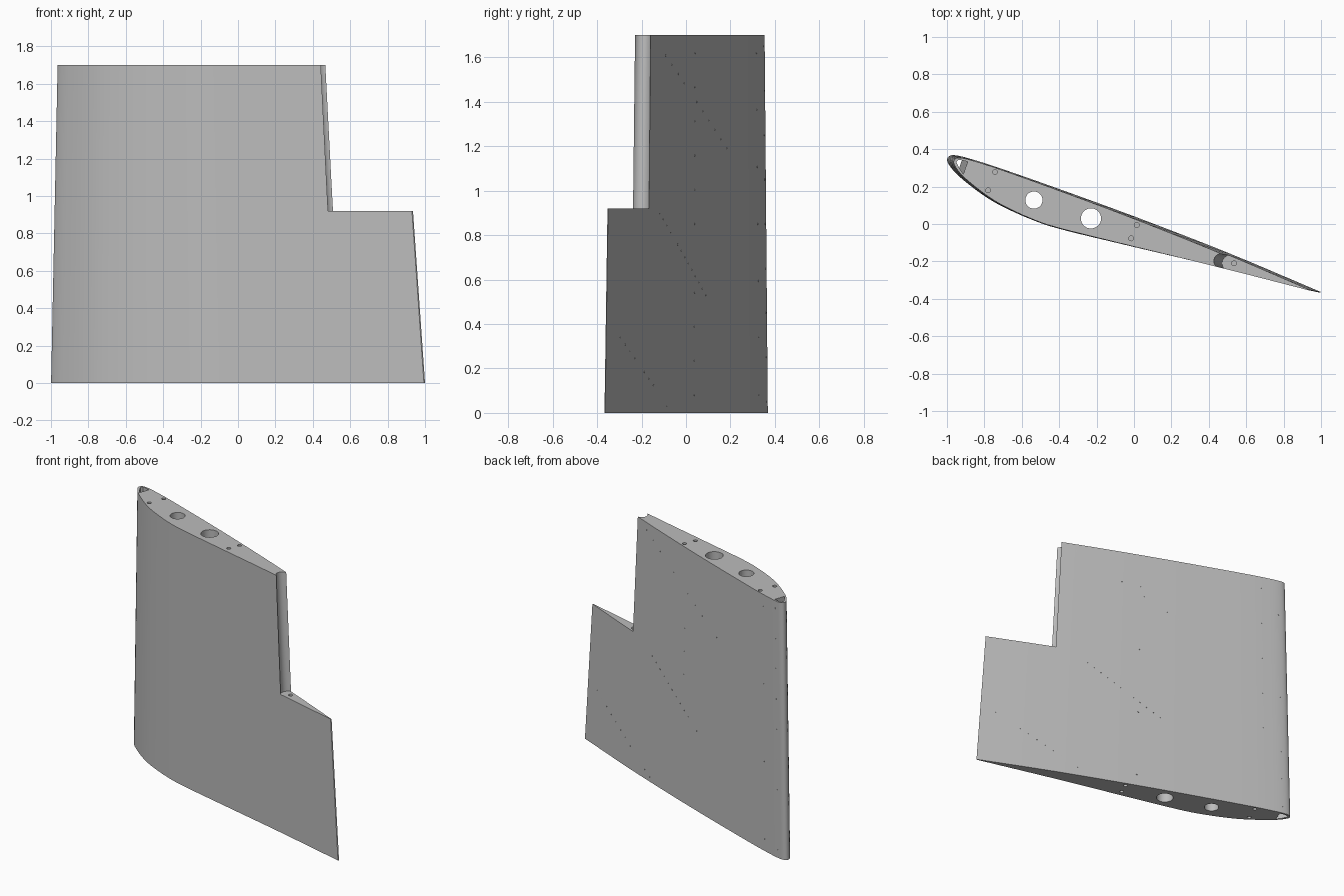
import bpy, bmesh, math
from mathutils import Vector

if "Cube" in bpy.data.objects:
    bpy.data.objects.remove(bpy.data.objects["Cube"])

HEIGHT, STEP = 1.7, 0.92

grey = bpy.data.materials.new("plain grey")
grey.use_nodes = True
grey.diffuse_color = (0.5, 0.5, 0.5, 1)
grey.node_tree.nodes["Principled BSDF"].inputs["Base Color"].default_value = (0.5, 0.5, 0.5, 1)


def taper(x, y, z):
    """Move a root section point to its place at height z."""
    t = z / HEIGHT
    return Vector((x * (1 - 0.077 * t) - 0.042 * t, y * (1 - 0.054 * t) + 0.0055 * t, z))


def make_object(name, bm):
    bmesh.ops.recalc_face_normals(bm, faces=bm.faces)
    mesh = bpy.data.meshes.new(name)
    bm.to_mesh(mesh)
    bm.free()
    mesh.materials.append(grey)
    ob = bpy.data.objects.new(name, mesh)
    bpy.context.collection.objects.link(ob)
    return ob


def loft(name, low, high):
    bm = bmesh.new()
    a = [bm.verts.new(p) for p in low]
    b = [bm.verts.new(p) for p in high]
    n = len(a)
    for i in range(n):
        j = (i + 1) % n
        bm.faces.new((a[i], a[j], b[j], b[i]))
    bm.faces.new(a[::-1])
    bm.faces.new(b)
    return make_object(name, bm)


def spline(points, steps=4):
    """Smooth curve through the points."""
    p = [Vector(q) for q in points]
    p = [2 * p[0] - p[1]] + p + [2 * p[-1] - p[-2]]
    out = []
    for i in range(1, len(p) - 2):
        a, b, c, d = p[i - 1:i + 3]
        for s in range(steps):
            t = s / steps
            out.append(0.5 * (2 * b + (c - a) * t + (2 * a - 5 * b + 4 * c - d) * t * t
                              + (3 * b - a - 3 * c + d) * t ** 3))
    return out + [p[-2]]


# Airfoil section, trailing edge round the nose and back along the hollow side
nose = [(1, -0.364), (0.51, -0.157), (0.016, 0.035), (-0.4, 0.187), (-0.716, 0.298),
        (-0.86, 0.344), (-0.93, 0.363), (-0.972, 0.368), (-0.994, 0.358), (-0.998, 0.335),
        (-0.975, 0.297), (-0.93, 0.25), (-0.823, 0.166), (-0.716, 0.1), (-0.556, 0.027),
        (-0.395, -0.027), (-0.02, -0.118), (0.46, -0.232), (0.994, -0.367)]
section = spline(nose)
wing = loft("wing_panel", [taper(p.x, p.y, 0) for p in section],
            [taper(p.x, p.y, HEIGHT) for p in section])

cutters = []

# Notch with a hollow hinge trough along its front
along = Vector((math.cos(math.radians(-15)), math.sin(math.radians(-15)), 0))
across = Vector((-along.y, along.x, 0))


def notch_section(z):
    t = (z - STEP) / (HEIGHT - STEP)
    c = Vector((0.515 - 0.049 * t, -0.21 + 0.012 * t, z))
    r = 0.044 - 0.005 * t
    pts = []
    for i in range(17):
        a = math.pi * (0.5 + i / 16)
        pts.append(c + r * (math.cos(a) * along + math.sin(a) * across))
    return pts + [c - 0.4 * across, c - 0.4 * across + along, c + 0.4 * across + along, c + 0.4 * across]


cutters.append(loft("notch_cutter", notch_section(STEP), notch_section(HEIGHT + 0.1)))

# Hollow passage behind the leading edge
passage = [(-0.985, 0.345), (-0.972, 0.357), (-0.945, 0.353), (-0.918, 0.346),
           (-0.943, 0.276), (-0.966, 0.308)]
cutters.append(loft("nose_cutter", [taper(x, y, -0.1) for x, y in passage],
                    [taper(x, y, HEIGHT + 0.1) for x, y in passage]))


def hole(name, x, y, r, z0, z1, sides=32):
    ring = [(x + r * math.cos(math.tau * i / sides), y + r * math.sin(math.tau * i / sides))
            for i in range(sides)]
    cutters.append(loft(name, [(u, v, z0) for u, v in ring], [(u, v, z1) for u, v in ring]))


# Lightening holes run right through, bolt holes are shallow at both ends
for x, y, r in ((-0.535, 0.128, 0.046), (-0.23, 0.03, 0.054)):
    hole("round_hole_cutter", x, y, r, -0.1, HEIGHT + 0.1)
for x, y in ((-0.743, 0.278), (-0.78, 0.18), (0.015, -0.005), (-0.015, -0.077)):
    hole("top_bolt_cutter", x, y, 0.013, HEIGHT - 0.1, HEIGHT + 0.1, 16)
    low = (Vector((x + 0.042, y - 0.0055)))
    hole("bottom_bolt_cutter", low.x / 0.923, low.y / 0.946, 0.013, -0.1, 0.1, 16)
hole("hinge_pin_cutter", 0.535, -0.21, 0.013, STEP - 0.1, STEP + 0.1, 16)

bpy.context.view_layer.objects.active = wing
wing.select_set(True)
for cutter in cutters:
    mod = wing.modifiers.new("cut", "BOOLEAN")
    mod.operation = "DIFFERENCE"
    mod.solver = "EXACT"
    mod.object = cutter
    bpy.ops.object.modifier_apply(modifier=mod.name)
    bpy.data.objects.remove(cutter)
bpy.ops.object.select_all(action="DESELECT")
wing.select_set(True)
bpy.ops.object.shade_smooth_by_angle(angle=math.radians(25))


# Flush rivets on the back skin
def back_point(x, z):
    """Point on the back skin at root position x, height z."""
    for (x1, y1), (x0, y0) in zip(section[:36], section[1:36]):
        if x0 <= x <= x1:
            return taper(x, y0 + (y1 - y0) * (x - x0) / (x1 - x0), z)


rows = [((0.01, 0.08), (0.01, 1.62), 11), ((-0.81, 0.08), (-0.81, 1.62), 7),
        ((-0.93, 0.05), (-0.93, 1.65), 9), ((0.43, 0.9), (-0.13, 0.53), 14),
        ((0.45, 1.65), (-0.4, 1.19), 12), ((0.9, 0.37), (0.33, 0.03), 12)]
rivets = bmesh.new()
for (xa, za), (xb, zb), count in rows:
    for i in range(count):
        t = i / (count - 1)
        x, z = xa + (xb - xa) * t, za + (zb - za) * t
        here = back_point(x, z)
        slope = back_point(x + 0.02, z) - back_point(x - 0.02, z)
        normal = Vector((-slope.y, slope.x, 0))
        turn = normal.to_track_quat("Z", "Y").to_matrix().to_4x4()
        turn.translation = here
        bmesh.ops.create_cone(rivets, cap_ends=True, segments=8, radius1=0.004,
                              radius2=0.004, depth=0.003, matrix=turn)
make_object("skin_rivets", rivets)
